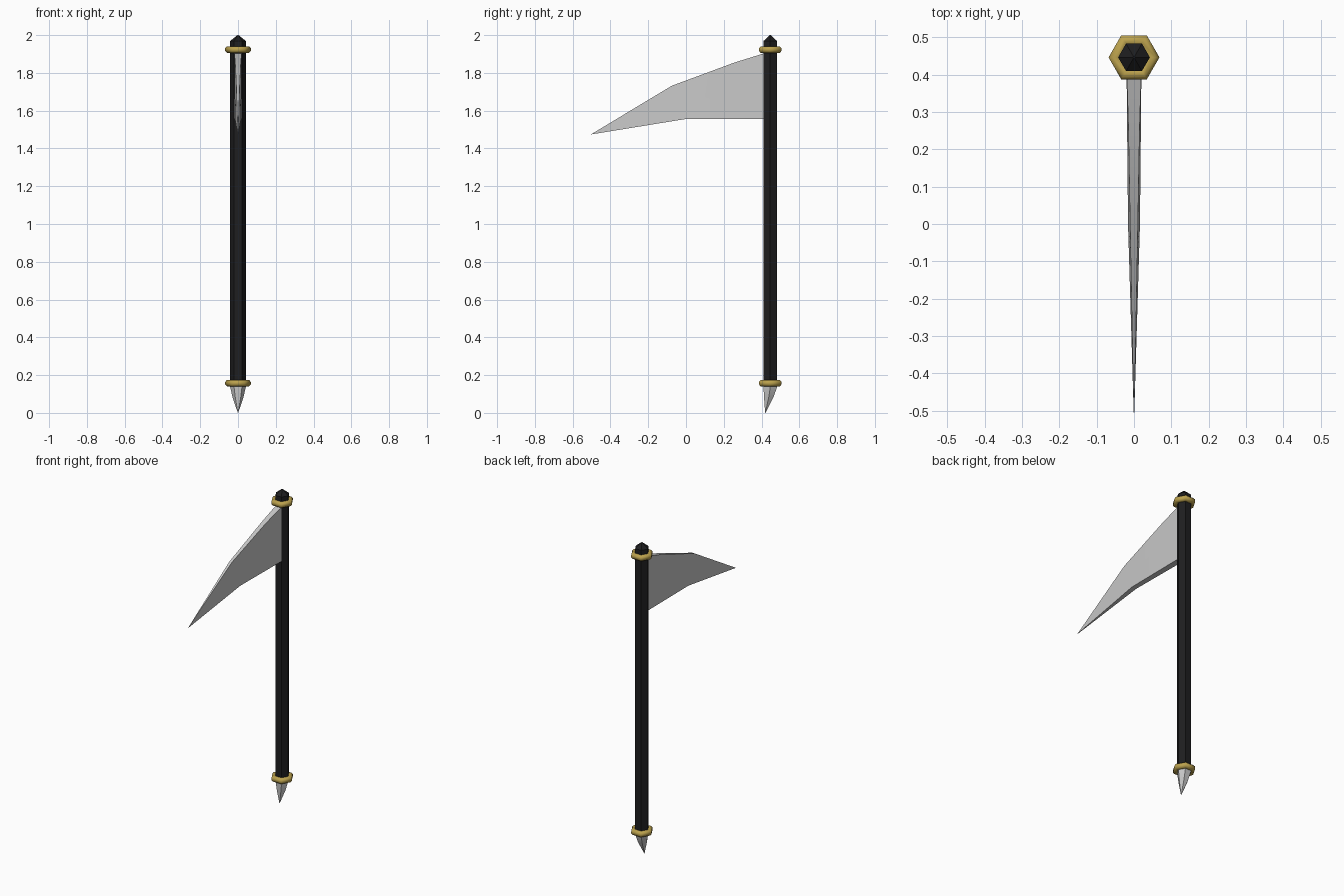
import bpy, bmesh, math

if "Cube" in bpy.data.objects:
    bpy.data.objects.remove(bpy.data.objects["Cube"])

CY = 0.446  # shaft axis position in y


def material(name, rgb):
    m = bpy.data.materials.new(name)
    m.diffuse_color = (*rgb, 1)
    m.use_nodes = True
    m.node_tree.nodes["Principled BSDF"].inputs["Base Color"].default_value = m.diffuse_color
    return m


black = material("black", (0.013, 0.013, 0.014))
gold = material("gold", (0.50, 0.36, 0.075))
silver = material("silver", (0.58, 0.58, 0.58))


def finish(name, bm, mat, angle):
    bmesh.ops.recalc_face_normals(bm, faces=bm.faces)
    me = bpy.data.meshes.new(name)
    bm.to_mesh(me)
    bm.free()
    me.materials.append(mat)
    ob = bpy.data.objects.new(name, me)
    bpy.context.collection.objects.link(ob)
    bpy.ops.object.select_all(action='DESELECT')
    bpy.context.view_layer.objects.active = ob
    ob.select_set(True)
    bpy.ops.object.shade_smooth_by_angle(angle=math.radians(angle))
    return ob


def hex_loft(name, sections, mat, closed=False, angle=35):
    """Six-sided loft; sections are (radius, z, y offset)."""
    bm = bmesh.new()
    rings = [[bm.verts.new((r * math.cos(i * math.pi / 3),
                            CY + dy + r * math.sin(i * math.pi / 3), z))
              for i in range(6)] for r, z, dy in sections]
    pairs = list(zip(rings, rings[1:]))
    if closed:
        pairs.append((rings[-1], rings[0]))
    else:
        bm.faces.new(rings[0])
        bm.faces.new(rings[-1])
    for a, b in pairs:
        for i in range(6):
            j = (i + 1) % 6
            bm.faces.new((a[i], a[j], b[j], b[i]))
    return finish(name, bm, mat, angle)


# Shaft with pointed top
hex_loft("shaft", [(0.0425, 0.15, 0), (0.0425, 1.968, 0), (0.003, 2.0, 0)], black)

# Bent spike at the foot
hex_loft("foot_spike", [(0.042, 0.155, 0), (0.041, 0.135, 0),
                        (0.029, 0.083, -0.008), (0.001, 0.0, -0.026)], silver, angle=45)

# Rounded hexagonal collars
for name, z in (("lower_collar", 0.157), ("upper_collar", 1.923)):
    section = []
    for k in range(8):
        a = (k + 0.5) * math.pi / 4
        section.append((0.0515 + 0.018 * math.cos(a), z + 0.0185 * math.sin(a), 0))
    hex_loft(name, section, gold, closed=True, angle=50)

# Blade: (y, z, half thickness) around the outline
outline = [(0.425, 1.907, 0.020), (0.26, 1.856, 0.015), (-0.075, 1.732, 0.009),
           (-0.504, 1.474, 0.0008), (0.0, 1.556, 0.016), (0.425, 1.556, 0.020)]
bm = bmesh.new()
left, right = [[bm.verts.new((s * t, y, z)) for y, z, t in outline] for s in (-1, 1)]
n = len(outline)
for side in (left, right):
    for quad in ((0, 1, 4, 5), (1, 2, 4), (2, 3, 4)):
        bm.faces.new([side[i] for i in quad])
for i in range(n):
    j = (i + 1) % n
    bm.faces.new((left[i], left[j], right[j], right[i]))
finish("blade", bm, silver, 30)
